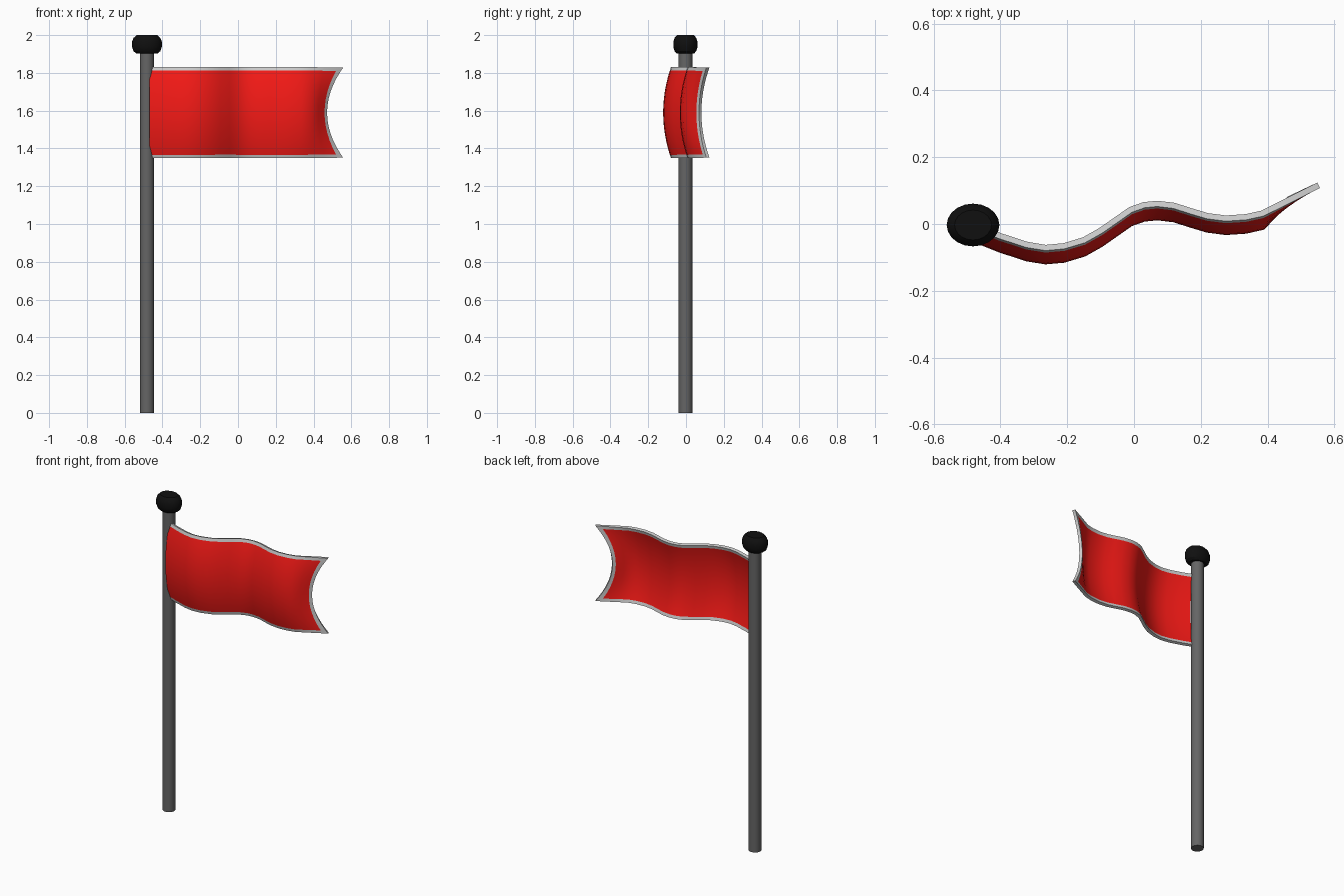
import bpy, bmesh, math

if "Cube" in bpy.data.objects:
    bpy.data.objects.remove(bpy.data.objects["Cube"])

PX, PY = -0.482, -0.003  # pole axis


def material(name, rgb):
    m = bpy.data.materials.new(name)
    m.diffuse_color = (*rgb, 1)
    m.use_nodes = True
    m.node_tree.nodes["Principled BSDF"].inputs["Base Color"].default_value = m.diffuse_color
    return m


def make_object(name, bm, mats):
    me = bpy.data.meshes.new(name)
    bm.normal_update()
    bm.to_mesh(me)
    bm.free()
    ob = bpy.data.objects.new(name, me)
    bpy.context.collection.objects.link(ob)
    for m in mats:
        me.materials.append(m)
    bpy.ops.object.select_all(action='DESELECT')
    ob.select_set(True)
    bpy.context.view_layer.objects.active = ob
    return ob


def turned(name, profile, mat, sides, sx=1, sy=1, angle=40):
    """Stack of capped rings from (radius, z) pairs."""
    bm = bmesh.new()
    rings = []
    for r, z in profile:
        rings.append([bm.verts.new((PX + sx * r * math.cos(2 * math.pi * i / sides),
                                    PY + sy * r * math.sin(2 * math.pi * i / sides), z))
                      for i in range(sides)])
    for a, b in zip(rings, rings[1:]):
        for i in range(sides):
            j = (i + 1) % sides
            bm.faces.new((a[i], a[j], b[j], b[i]))
    bm.faces.new(rings[0][::-1])
    bm.faces.new(rings[-1])
    make_object(name, bm, [mat])
    bpy.ops.object.shade_smooth_by_angle(angle=math.radians(angle))


red = material("red_cloth", (0.9, 0.01, 0.008))
white = material("white_trim", (0.75, 0.74, 0.72))
grey = material("pole_grey", (0.13, 0.13, 0.13))
black = material("finial_black", (0.005, 0.005, 0.005))

# Pole and oval finial
turned("pole", [(0.037, 0), (0.037, 1.92)], grey, 24)
turned("finial", [(0.7, 1.902), (0.9, 1.915), (1, 1.938), (1, 1.965), (0.9, 1.985), (0.7, 2.0)],
       black, 20, 0.079, 0.064, 30)

# Flag: wavy path along the top edge, bowed towards the front at mid height
path = [(-0.465, -0.01), (-0.40, -0.036), (-0.32, -0.062), (-0.265, -0.071), (-0.21, -0.066),
        (-0.15, -0.048), (-0.10, -0.02), (-0.05, 0.015), (-0.01, 0.043), (0.03, 0.057),
        (0.07, 0.061), (0.12, 0.055), (0.17, 0.039), (0.22, 0.024), (0.275, 0.017),
        (0.335, 0.021), (0.385, 0.032), (0.455, 0.067), (0.525, 0.102), (0.553, 0.116)]
top, bottom, trim = 1.828, 1.351, 0.018
steps = 12
heights = [bottom] + [bottom + trim + (top - bottom - 2 * trim) * i / steps
                      for i in range(steps + 1)] + [top]
bm = bmesh.new()
grid = []
for z in heights:
    v = 2 * (z - bottom) / (top - bottom) - 1
    bow = 1 - v * v
    row = []
    for x, y in path:
        tail = max(0, (x - 0.385) / 0.168)  # swallow-tail cut at the free end
        row.append(bm.verts.new((x - 0.088 * bow * tail, y - 0.041 * bow, z)))
    grid.append(row)
for j in range(len(heights) - 1):
    for i in range(len(path) - 1):
        f = bm.faces.new((grid[j][i], grid[j][i + 1], grid[j + 1][i + 1], grid[j + 1][i]))
        edge = j in (0, len(heights) - 2) or i == len(path) - 2
        f.material_index = 1 if edge else 0
flag = make_object("flag", bm, [red, white])
mod = flag.modifiers.new("thickness", 'SOLIDIFY')
mod.thickness = 0.018
mod.offset = 0
bpy.ops.object.modifier_apply(modifier=mod.name)
bpy.ops.object.shade_smooth_by_angle(angle=math.radians(40))
